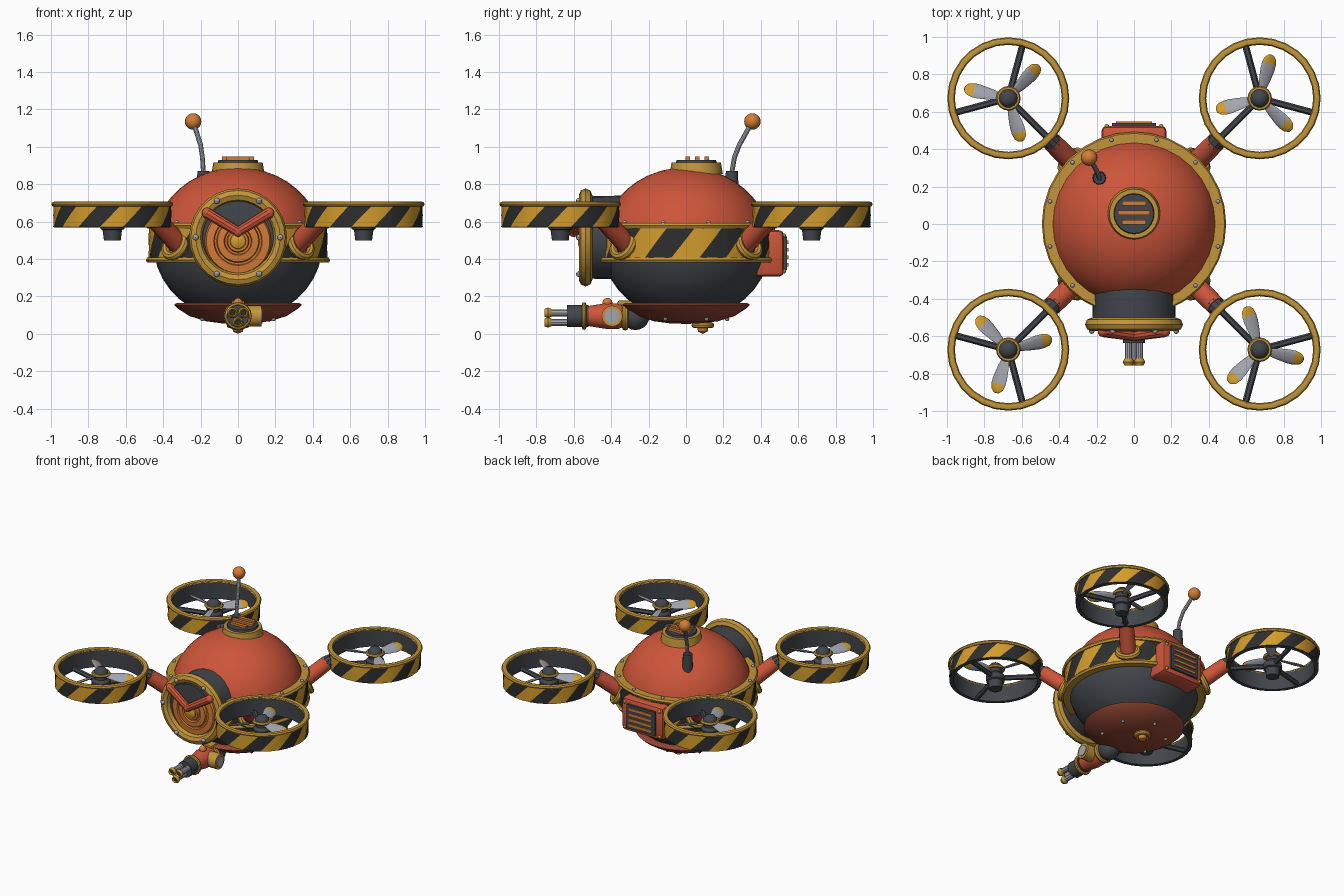
import bpy, bmesh, math
from mathutils import Vector, Matrix

if "Cube" in bpy.data.objects:
    bpy.data.objects.remove(bpy.data.objects["Cube"])

def colour(name, r, g, b):
    m = bpy.data.materials.new(name)
    lin = [((c / 255 + 0.055) / 1.055) ** 2.4 for c in (r, g, b)]
    m.diffuse_color = (*lin, 1)
    m.use_nodes = True
    m.node_tree.nodes["Principled BSDF"].inputs["Base Color"].default_value = m.diffuse_color
    return m

RED = colour("red paint", 205, 85, 58)
RUST = colour("rust red", 150, 72, 52)
GOLD = colour("brass", 194, 149, 58)
YELLOW = colour("warning yellow", 212, 157, 44)
DARK = colour("dark grey", 66, 70, 75)
BLACK = colour("black stripe", 46, 46, 47)
SILVER = colour("steel", 162, 165, 173)
ORANGE = colour("orange glow", 212, 124, 54)

def finish(name, bm, mats, M=Matrix(), normals=True):
    bm.transform(M)
    if normals:
        bmesh.ops.recalc_face_normals(bm, faces=bm.faces[:])
    me = bpy.data.meshes.new(name)
    bm.to_mesh(me)
    bm.free()
    for m in mats:
        me.materials.append(m)
    ob = bpy.data.objects.new(name, me)
    bpy.context.collection.objects.link(ob)
    me.shade_smooth()
    me.set_sharp_from_angle(angle=math.radians(35))
    return ob

def frame(loc, axis=(0, 0, 1)):
    """Placement whose local z runs along axis."""
    q = Vector(axis).to_track_quat('Z', 'Y')
    return Matrix.Translation(loc) @ q.to_matrix().to_4x4()

def lathe(name, profile, mats, M=Matrix(), seg=24, rule=None, closed=False):
    """Revolve (radius, height) points about local z."""
    bm = bmesh.new()
    rings = []
    for r, z in profile:
        if r < 1e-5:
            rings.append([bm.verts.new((0, 0, z))] * seg)
        else:
            rings.append([bm.verts.new((r * math.cos(2 * math.pi * i / seg),
                                        r * math.sin(2 * math.pi * i / seg), z)) for i in range(seg)])
    pairs = list(zip(rings, rings[1:])) + ([(rings[-1], rings[0])] if closed else [])
    for a, b in pairs:
        for i in range(seg):
            j = (i + 1) % seg
            f = bm.faces.new(dict.fromkeys((a[i], a[j], b[j], b[i])))
            if rule:
                f.material_index = rule(f.calc_center_median())
    return finish(name, bm, mats if isinstance(mats, list) else [mats], M)

def rod(name, a, b, r0, mat, r1=None, seg=16):
    a, b = Vector(a), Vector(b)
    L = (b - a).length
    r1 = r0 if r1 is None else r1
    return lathe(name, [(0, 0), (r0, 0), (r1, L), (0, L)], mat, frame(a, b - a), seg)

def ring(name, loc, R, r, mat, axis=(0, 0, 1), seg=24, sides=8, stretch=1):
    pts = [(R + r * math.cos(2 * math.pi * k / sides), stretch * r * math.sin(2 * math.pi * k / sides))
           for k in range(sides)]
    return lathe(name, pts, mat, frame(loc, axis), seg, closed=True)

def ball(name, loc, r, mat, seg=12):
    bm = bmesh.new()
    bmesh.ops.create_uvsphere(bm, u_segments=seg, v_segments=max(6, seg * 2 // 3), radius=r)
    return finish(name, bm, [mat], Matrix.Translation(loc))

def box(name, loc, size, mat, bevel=0.0):
    bm = bmesh.new()
    bmesh.ops.create_cube(bm, size=1)
    bmesh.ops.scale(bm, vec=size, verts=bm.verts)
    if bevel:
        bmesh.ops.bevel(bm, geom=bm.edges[:], offset=bevel, segments=2, affect='EDGES', profile=0.5)
    return finish(name, bm, [mat], Matrix.Translation(loc))

def striped_band(name, centre, r, z0, z1, periods, start):
    """Slanted two-colour hazard stripes, four segments per period."""
    bm = bmesh.new()
    seg, rows = periods * 4, 4
    step = 2 * math.pi / seg
    g = [[bm.verts.new((r * math.cos(start + (i + k * 0.5) * step),
                        r * math.sin(start + (i + k * 0.5) * step), z0 + (z1 - z0) * k / rows))
          for i in range(seg)] for k in range(rows + 1)]
    for k in range(rows):
        for i in range(seg):
            j = (i + 1) % seg
            f = bm.faces.new((g[k][i], g[k][j], g[k + 1][j], g[k + 1][i]))
            f.material_index = 1 if i % 4 < 2 else 0
    finish(name, bm, [YELLOW, BLACK], Matrix.Translation(centre), False)

# Body: two-tone hull with hazard belt
hull = [(0.452 * math.sin(math.pi * k / 20), 0.48 - 0.41 * math.cos(math.pi * k / 20)) for k in range(21)]
lathe("hull", hull, [RED, DARK], seg=32, rule=lambda c: 0 if c.z > 0.48 else 1)
striped_band("hull_belt", (0, 0, 0), 0.478, 0.39, 0.58, 10, math.radians(-29))
for nm, z in (("upper", 0.578), ("lower", 0.394)):
    lathe(nm + "_belt_rim", [(0.42, z - 0.014), (0.485, z - 0.014), (0.493, z), (0.485, z + 0.014),
                             (0.42, z + 0.014)], GOLD, seg=32)
for k in range(12):
    a = math.radians(15 + 30 * k)
    ball("belt_rivet", (0.465 * math.cos(a), 0.465 * math.sin(a), 0.594), 0.012, SILVER, 8)

# Belly plate and drain knob
lathe("belly_plate", [(0, 0.165), (0.325, 0.165), (0.343, 0.155), (0.325, 0.137), (0.26, 0.095),
                      (0.17, 0.067), (0.08, 0.055), (0, 0.053)], RUST, seg=32)
ring("belly_knob_ring", (0, 0.09, 0.046), 0.045, 0.016, GOLD, seg=16)
lathe("belly_knob", [(0, 0.06), (0.032, 0.05), (0.026, 0.012), (0, 0)], ORANGE,
      Matrix.Translation((0, 0.09, 0)), 12)
for k in range(6):
    a = math.radians(60 * k + 30)
    ball("belly_rivet", (0.22 * math.cos(a), 0.22 * math.sin(a), 0.08), 0.012, SILVER, 8)

# Top hatch
rod("hatch_ring", (0, 0.055, 0.855), (0, 0.055, 0.915), 0.142, GOLD, 0.132, 24)
rod("hatch_lid", (0, 0.055, 0.9), (0, 0.055, 0.93), 0.112, DARK, 0.105, 24)
for dy, w in ((-0.05, 0.13), (0, 0.17), (0.05, 0.13)):
    box("hatch_slat", (0, 0.06 + dy, 0.935), (w, 0.024, 0.024), ORANGE)

# Antenna
rod("antenna_base", (-0.185, 0.245, 0.74), (-0.185, 0.245, 0.87), 0.038, DARK, 0.032, 12)
path = [(-0.185, 0.245, 0.86), (-0.19, 0.258, 0.94), (-0.2, 0.285, 1.01), (-0.24, 0.355, 1.135)]
for a, b in zip(path, path[1:]):
    rod("antenna_rod", a, b, 0.013, SILVER, seg=10)
    ball("antenna_joint", b, 0.013, SILVER, 10)
ball("antenna_tip", path[-1], 0.044, ORANGE, 16)

# Front eye
EZ, FRONT = 0.515, (0, -1, 0)
rod("eye_housing", (0, -0.3, EZ), (0, -0.52, EZ), 0.225, DARK, 0.22, 28)
ring("eye_rim", (0, -0.537, EZ), 0.226, 0.036, GOLD, FRONT, 28)
lathe("eye_lens", [(0.178, 0), (0.17, 0.018), (0.13, 0.022), (0.125, 0.012), (0.115, 0.012), (0.11, 0.03),
                   (0.075, 0.034), (0.07, 0.022), (0.06, 0.022), (0.055, 0.04), (0, 0.042)], ORANGE,
      frame((0, -0.52, 0.495), FRONT), 28)
lathe("eye_pupil", [(0.044, 0), (0.04, 0.012), (0.022, 0.02), (0, 0.022)], YELLOW,
      frame((0, -0.556, 0.495), FRONT), 16)
# Dark eyelid wedge above the brow
bm = bmesh.new()
pts = [(0, 0.53)] + [(0.195 * math.cos(math.radians(a)), EZ + 0.195 * math.sin(math.radians(a)))
                     for a in range(38, 143, 8)]
f = bm.faces.new([bm.verts.new((x, -0.525, z)) for x, z in pts])
ext = bmesh.ops.extrude_face_region(bm, geom=[f])
bmesh.ops.translate(bm, vec=(0, -0.05, 0), verts=[v for v in ext["geom"] if isinstance(v, bmesh.types.BMVert)])
finish("eyelid", bm, [DARK])
for s in (-1, 1):
    rod("brow", (0, -0.6, 0.545), (s * 0.165, -0.575, 0.645), 0.026, RED, 0.03, 10)
    ball("brow_end", (s * 0.165, -0.575, 0.645), 0.03, RED, 10)
ball("brow_middle", (0, -0.6, 0.545), 0.028, RED, 10)
for k in range(6):
    a = math.radians(60 * k)
    ball("eye_rivet", (0.226 * math.cos(a), -0.572, EZ + 0.226 * math.sin(a)), 0.016, SILVER, 8)

# Rear vent
box("vent_box", (0, 0.44, 0.43), (0.35, 0.17, 0.25), RED, 0.03)
box("vent_grille", (0, 0.525, 0.43), (0.235, 0.03, 0.18), DARK)
for k in range(4):
    box("vent_slat", (0, 0.54, 0.37 + 0.04 * k), (0.19, 0.014, 0.018), ORANGE)
for sx in (-1, 1):
    for sz in (-1, 1):
        ball("vent_rivet", (sx * 0.145, 0.522, 0.43 + sz * 0.095), 0.013, GOLD, 8)

# Four arms with ducted rotors
blade_profile = [(0, 0.04), (0.02, 0.04), (0.034, 0.1), (0.043, 0.16), (0.043, 0.19), (0.036, 0.22),
                 (0.018, 0.238), (0, 0.242)]
for sx, sy, phase in ((-1, 1, 47), (1, 1, 75), (-1, -1, 14), (1, -1, 107)):
    c = Vector((sx * 0.672, sy * 0.672, 0))
    at = lambda d, z: (sx * d, sy * d, z)
    rod("arm", at(0.27, 0.43), at(0.44, 0.61), 0.058, RED, 0.052, 14)
    ring("arm_collar", at(0.335, 0.475), 0.068, 0.022, GOLD, (sx * 0.17, sy * 0.17, 0.12), 16)
    rod("arm_clamp", at(0.425, 0.6), at(0.46, 0.625), 0.05, DARK, 0.045, 10)
    striped_band("duct_stripes", c, 0.316, 0.57, 0.695, 8, math.radians(10))
    lathe("duct_inner", [(0.316, 0.57), (0.288, 0.568), (0.288, 0.7)], DARK, Matrix.Translation(c), 32)
    ring("duct_rim", c + Vector((0, 0, 0.693)), 0.306, 0.02, GOLD, seg=28, stretch=0.75)
    base = math.atan2(-sy, -sx)
    for k in range(3):
        a = base + k * 2 * math.pi / 3
        d = Vector((math.cos(a), math.sin(a), 0))
        rod("duct_strut", c + Vector((0, 0, 0.585)), c + d * 0.3 + Vector((0, 0, 0.585)), 0.018, DARK, seg=6)
        b = math.radians(phase + 120 * k)
        M = (Matrix.Translation(c + Vector((0, 0, 0.645))) @ Matrix.Rotation(b, 4, 'Z')
             @ Matrix.Rotation(math.radians(28), 4, 'X') @ Matrix.Rotation(math.pi / 2, 4, 'Y')
             @ Matrix.Rotation(math.pi / 2, 4, 'Z') @ Matrix.Diagonal((1, 0.22, 1, 1)))
        lathe("rotor_blade", blade_profile, [SILVER, YELLOW], M, 12, lambda p: 1 if p.z > 0.195 else 0)
    lathe("rotor_motor", [(0, 0.5), (0.045, 0.5), (0.052, 0.555), (0.064, 0.56), (0.064, 0.6), (0.045, 0.62),
                          (0.045, 0.65), (0, 0.65)], DARK, Matrix.Translation(c), 12)
    ring("rotor_hub_ring", c + Vector((0, 0, 0.655)), 0.054, 0.012, GOLD, seg=16, sides=6)
    lathe("rotor_spinner", [(0.052, 0.65), (0.048, 0.675), (0.03, 0.695), (0, 0.703)], DARK,
          Matrix.Translation(c), 14)

# Chin gun
GZ = 0.095
Y = lambda y, x=0, z=GZ: (x, y, z)
ball("gun_joint", Y(-0.27), 0.075, DARK, 16)
lathe("gun_body", [(0, 0), (0.05, 0), (0.07, 0.05), (0.07, 0.12), (0.052, 0.23), (0, 0.23)], RED,
      frame(Y(-0.31), FRONT), 14)
ring("gun_rear_band", Y(-0.325), 0.06, 0.018, GOLD, FRONT, 16)
box("gun_bracket", (0, -0.31, 0.165), (0.07, 0.11, 0.025), GOLD, 0.008)
ball("gun_top_knob", Y(-0.42, 0, 0.165), 0.027, ORANGE, 10)
rod("gun_side_drum", Y(-0.395, 0.03), Y(-0.395, 0.125), 0.056, GOLD, seg=16)
rod("gun_side_cap", Y(-0.395, 0.11), Y(-0.395, 0.131), 0.04, SILVER, seg=16)
ring("gun_front_ring", Y(-0.545), 0.062, 0.012, GOLD, FRONT, 16)
rod("gun_shroud", Y(-0.52), Y(-0.635), 0.06, DARK, seg=12)
for deg in (30, 150, 270):
    x, z = 0.034 * math.cos(math.radians(deg)), GZ + 0.034 * math.sin(math.radians(deg))
    rod("gun_barrel", Y(-0.62, x, z), Y(-0.74, x, z), 0.02, SILVER, seg=10)
    ring("gun_muzzle", Y(-0.738, x, z), 0.021, 0.009, GOLD, FRONT, 10, 4, 2.2)
    rod("gun_bore", Y(-0.738, x, z), Y(-0.744, x, z), 0.016, BLACK, seg=10)
